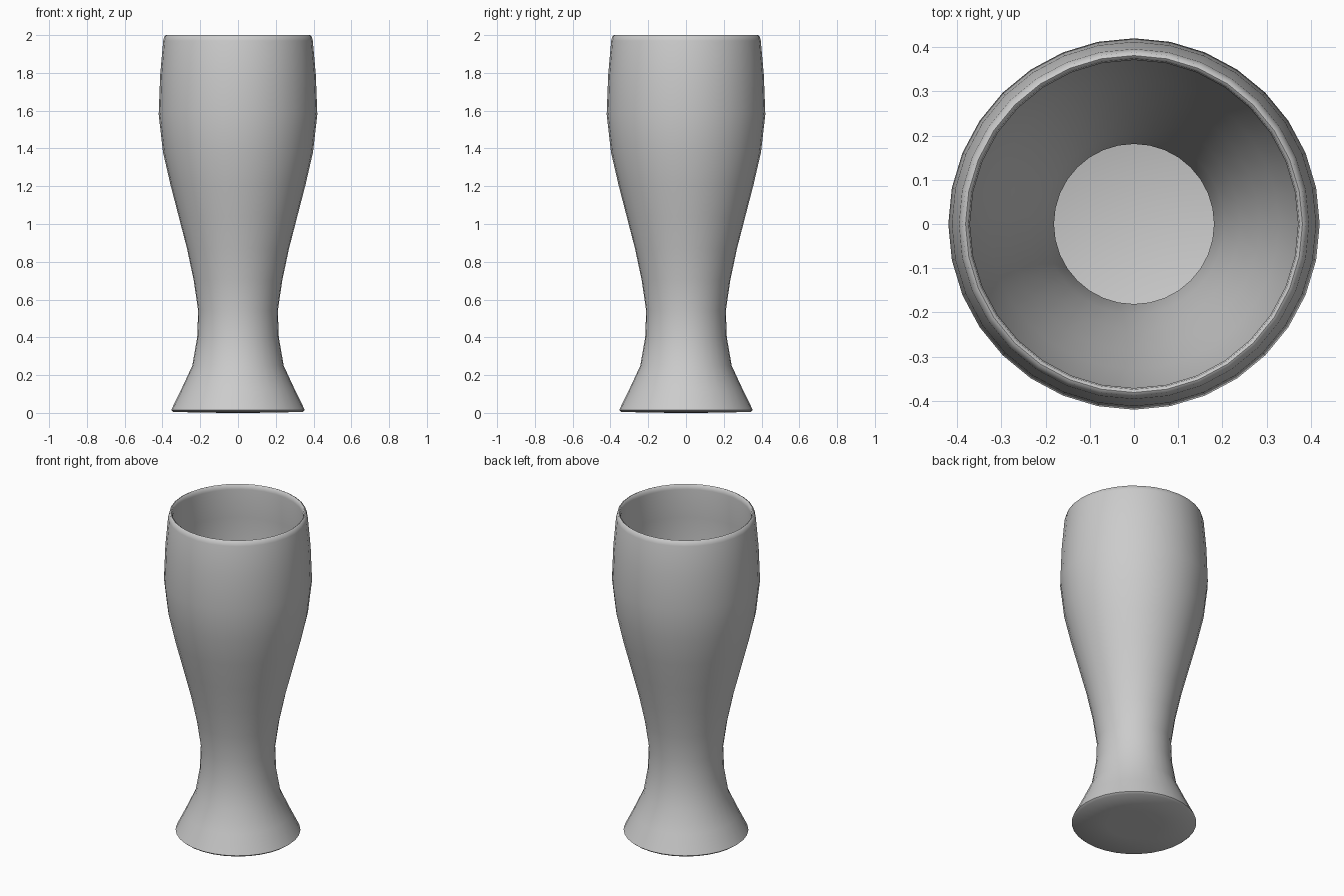
import bpy, bmesh, math

if "Cube" in bpy.data.objects:
    bpy.data.objects.remove(bpy.data.objects["Cube"])

SIDES = 32
WALL = 0.03

# Outer silhouette (radius, height), foot to rim
outer = [(0.354, 0.015), (0.30, 0.125), (0.242, 0.25), (0.216, 0.40),
         (0.211, 0.54), (0.234, 0.70), (0.27, 0.87), (0.314, 1.04),
         (0.358, 1.21), (0.397, 1.38), (0.42, 1.58), (0.412, 1.79),
         (0.396, 1.97)]

# Inner wall follows the outside at a constant thickness
inner = [(r - WALL, z) for r, z in reversed(outer[1:-1])]
profile = ([(0, 0), (0.16, 0.001), (0.342, 0.005)] + outer
           + [(0.389, 1.996), (0.381, 2.0), (0.374, 1.995), (0.371, 1.97)]
           + inner + [(0.305, 0.05), (0.29, 0.04), (0, 0.035)])

# Glass: revolve the closed profile around z
bm = bmesh.new()
verts = [bm.verts.new((r, 0, z)) for r, z in profile]
edges = [bm.edges.new(pair) for pair in zip(verts, verts[1:])]
bmesh.ops.spin(bm, geom=verts + edges, cent=(0, 0, 0), axis=(0, 0, 1),
               angle=math.tau, steps=SIDES, use_duplicate=False)
bmesh.ops.remove_doubles(bm, verts=bm.verts, dist=0.0005)
bmesh.ops.recalc_face_normals(bm, faces=bm.faces)

mesh = bpy.data.meshes.new("beer_glass")
bm.to_mesh(mesh)
bm.free()
glass = bpy.data.objects.new("beer_glass", mesh)
bpy.context.collection.objects.link(glass)

# Smooth body with crisp foot edge
bpy.context.view_layer.objects.active = glass
glass.select_set(True)
bpy.ops.object.shade_smooth_by_angle(angle=math.radians(50))
